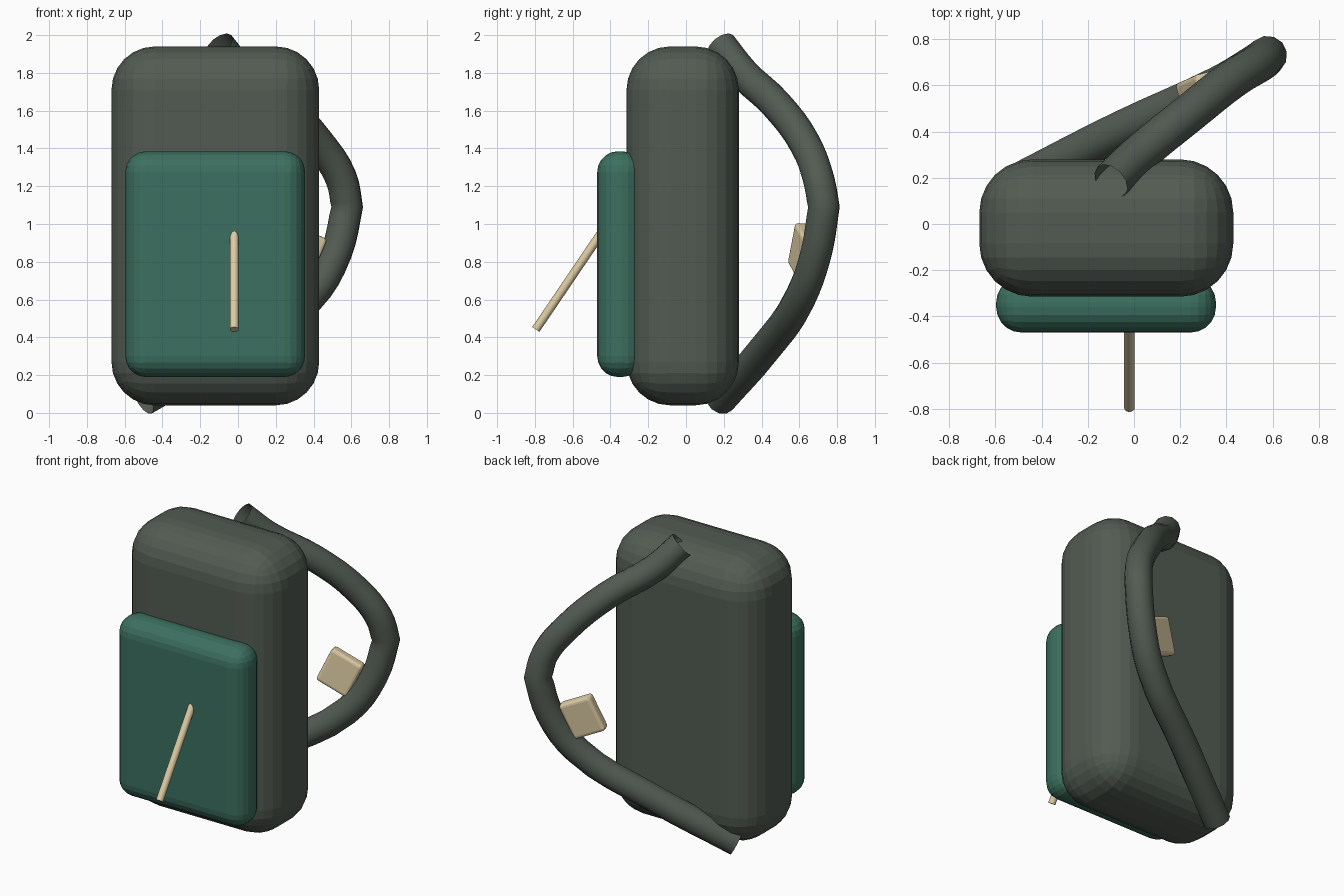
import bpy
from mathutils import Vector, Matrix

if "Cube" in bpy.data.objects:
    bpy.data.objects.remove(bpy.data.objects["Cube"])


def material(name, rgb):
    m = bpy.data.materials.new(name)
    m.diffuse_color = (*rgb, 1)
    m.use_nodes = True
    m.node_tree.nodes["Principled BSDF"].inputs["Base Color"].default_value = m.diffuse_color
    return m


CANVAS = material("dark_canvas", (0.085, 0.105, 0.085))
GREEN = material("green_fabric", (0.045, 0.16, 0.115))
TAN = material("tan_leather", (0.72, 0.6, 0.37))


def rounded_box(name, lo, hi, radius, segments, mat):
    """Box between two corners with rounded edges."""
    lo, hi = Vector(lo), Vector(hi)
    bpy.ops.mesh.primitive_cube_add(size=1, location=(lo + hi) / 2)
    ob = bpy.context.object
    ob.name = name
    ob.scale = hi - lo
    bpy.ops.object.transform_apply(location=False, rotation=False, scale=True)
    bev = ob.modifiers.new("round", 'BEVEL')
    bev.width, bev.segments = radius, segments
    ob.data.materials.append(mat)
    return ob


# Main bag and front pocket
rounded_box("bag_body", (-0.67, -0.315, 0.04), (0.43, 0.28, 1.94), 0.23, 6, CANVAS)
rounded_box("front_pocket", (-0.597, -0.47, 0.19), (0.355, -0.23, 1.385), 0.11, 5, GREEN)

# Shoulder strap: open tube looping out from top to bottom
path = [(-0.10, 0.185, 1.945), (0.02, 0.30, 1.80), (0.24, 0.48, 1.63),
        (0.43, 0.63, 1.425), (0.545, 0.70, 1.245), (0.578, 0.73, 1.09),
        (0.52, 0.69, 0.85), (0.375, 0.605, 0.61), (-0.05, 0.41, 0.33),
        (-0.50, 0.18, 0.07)]
curve = bpy.data.curves.new("shoulder_strap", 'CURVE')
curve.dimensions = '3D'
curve.bevel_depth = 0.085
curve.bevel_resolution = 4
curve.resolution_u = 4
spline = curve.splines.new('BEZIER')
spline.bezier_points.add(len(path) - 1)
for i, (p, co) in enumerate(zip(spline.bezier_points, path)):
    p.co = co
    p.handle_left_type = p.handle_right_type = 'VECTOR' if i == 5 else 'AUTO'
curve.materials.append(CANVAS)
bpy.context.collection.objects.link(bpy.data.objects.new("shoulder_strap", curve))

# Strap buckle, tilted along the lower half of the strap
buckle = rounded_box("strap_buckle", (-0.11, -0.037, -0.12), (0.11, 0.037, 0.12), 0.02, 3, TAN)
up = Vector((0.09, 0.04, 0.21)).normalized()
side = Vector((0.207, 0.056, -0.07))
side = (side - up * side.dot(up)).normalized()
rot = Matrix((side, up.cross(side), up)).transposed().to_4x4()
buckle.matrix_world = Matrix.Translation((0.325, 0.615, 0.855)) @ rot

# Zip pull hanging off the pocket
a, b = Vector((-0.02, -0.43, 0.98)), Vector((-0.02, -0.795, 0.442))
bpy.ops.mesh.primitive_cylinder_add(vertices=16, radius=0.023, depth=(b - a).length,
                                    location=(a + b) / 2)
pull = bpy.context.object
pull.name = "zip_pull"
pull.rotation_euler = (b - a).to_track_quat('Z', 'Y').to_euler()
pull.data.materials.append(TAN)
bpy.ops.object.shade_smooth_by_angle()
